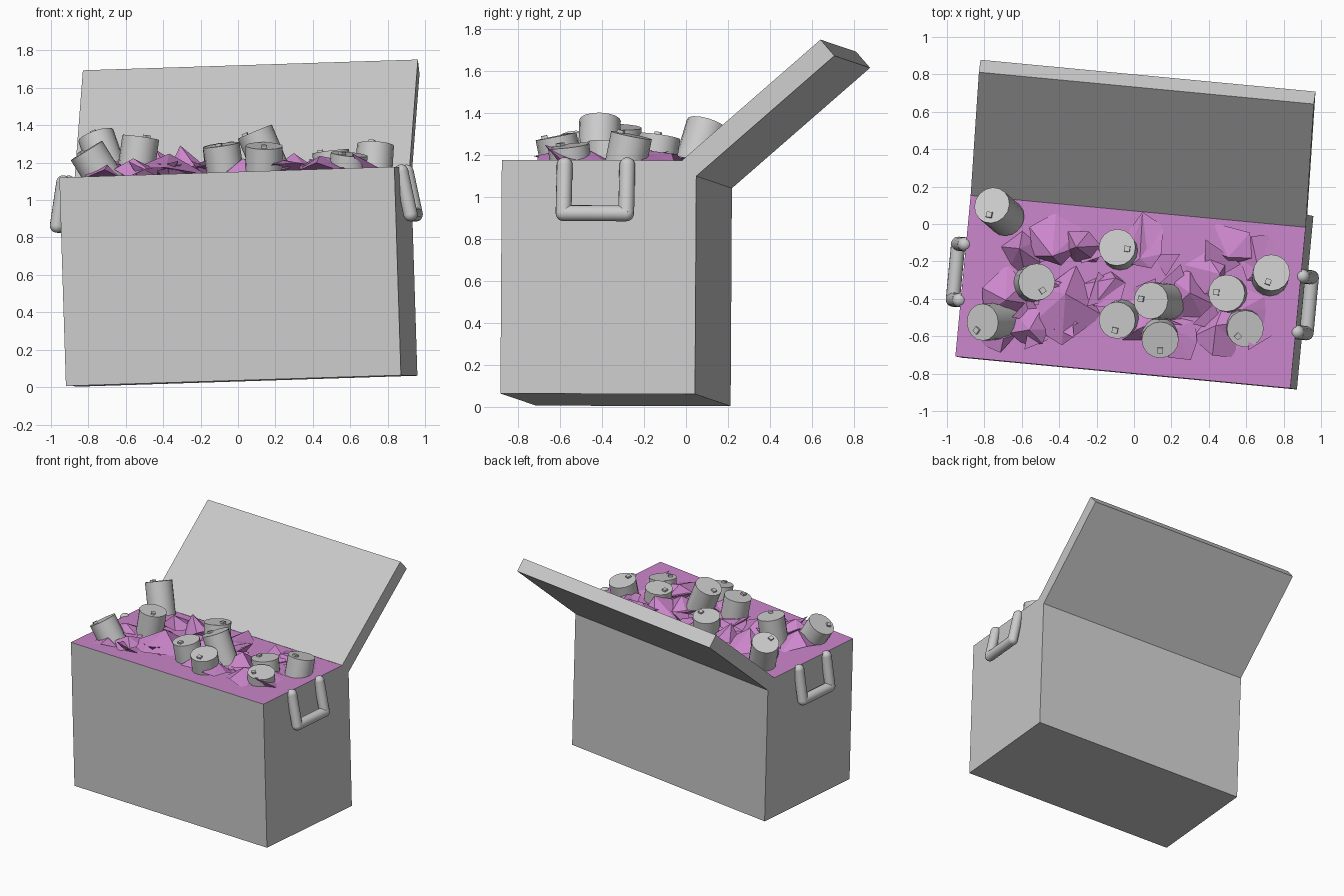
import bpy, bmesh, math, random
from mathutils import Matrix, Vector

if "Cube" in bpy.data.objects:
    bpy.data.objects.remove(bpy.data.objects["Cube"], do_unlink=True)
random.seed(7)


def material(name, rgb):
    m = bpy.data.materials.new(name)
    m.use_nodes = True
    m.diffuse_color = (*rgb, 1)
    bsdf = next(n for n in m.node_tree.nodes if n.type == 'BSDF_PRINCIPLED')
    bsdf.inputs["Base Color"].default_value = (*rgb, 1)
    return m


GREY = material("light grey", (0.6, 0.6, 0.6))
PURPLE = material("soft purple", (0.6, 0.24, 0.6))

# Tilted frame of the chest: origin at its front bottom corner on the -x side
ex = Vector((0.995, -0.0945, 0.032)).normalized()
ey = Vector((0.0945, 0.9955, -0.003))
ey = (ey - ex * ey.dot(ex)).normalized()
FRAME = Matrix((ex, ey, ex.cross(ey))).transposed().to_4x4()
FRAME.translation = (-0.92, -0.715, 0.006)
LENGTH, DEPTH, HEIGHT = 1.8, 0.932, 1.115


def finish(bm, name, mats, matrix=Matrix(), smooth=False):
    bmesh.ops.recalc_face_normals(bm, faces=bm.faces)
    mesh = bpy.data.meshes.new(name)
    bm.to_mesh(mesh)
    bm.free()
    for m in mats:
        mesh.materials.append(m)
    ob = bpy.data.objects.new(name, mesh)
    bpy.context.collection.objects.link(ob)
    ob.matrix_world = matrix
    if smooth:
        bpy.ops.object.select_all(action='DESELECT')
        ob.select_set(True)
        bpy.context.view_layer.objects.active = ob
        bpy.ops.object.shade_smooth_by_angle(angle=math.radians(40))
    return ob


def add_box(bm, low, high):
    low, high = Vector(low), Vector(high)
    mat = Matrix.Translation((low + high) / 2) @ Matrix.Diagonal((*(high - low), 1))
    bmesh.ops.create_cube(bm, size=1, matrix=mat)


# Chest body, filled to the brim: the top face is purple
bm = bmesh.new()
add_box(bm, (0, 0, 0), (LENGTH, DEPTH, HEIGHT))
bm.normal_update()
for f in bm.faces:
    f.material_index = 1 if f.normal.z > 0.9 else 0
finish(bm, "chest_body", [GREY, PURPLE], FRAME)

# Open lid, hinged on the back edge
bm = bmesh.new()
add_box(bm, (0, 0, 0), (LENGTH, 0.875, 0.102))
hinge = Matrix.Translation((0, DEPTH, 1.04)) @ Matrix.Rotation(math.radians(41.2), 4, 'X')
finish(bm, "lid", [GREY], FRAME @ hinge)


# U-shaped handles: three round bars with ball joints
def handle(name, x_top, x_low):
    r = 0.038
    path = [Vector(p) for p in ((x_top, 0.302, 1.09), (x_low, 0.302, 0.86),
                                (x_low, 0.602, 0.86), (x_top, 0.602, 1.09))]
    bm = bmesh.new()
    for p in path:
        bmesh.ops.create_uvsphere(bm, u_segments=16, v_segments=10, radius=r,
                                  matrix=Matrix.Translation(p))
    for a, b in zip(path, path[1:]):
        turn = (b - a).to_track_quat('Z', 'Y').to_matrix().to_4x4()
        bmesh.ops.create_cone(bm, cap_ends=True, segments=16, radius1=r, radius2=r,
                              depth=(b - a).length,
                              matrix=Matrix.Translation((a + b) / 2) @ turn)
    finish(bm, name, [GREY], FRAME, smooth=True)


handle("left_handle", LENGTH + 0.008, LENGTH + 0.05)
handle("right_handle", -0.008, -0.05)


# Cans: centre of the top, leaning direction, tab angle in degrees
def can(name, top, up, tab_angle):
    bm = bmesh.new()
    r, h = 0.099, 0.25
    bmesh.ops.create_cone(bm, cap_ends=True, segments=16, radius1=r, radius2=r, depth=h,
                          matrix=Matrix.Translation((0, 0, -h / 2)))
    tab = bmesh.new()
    add_box(tab, (0.04, -0.015, -0.005), (0.07, 0.015, 0.014))
    axis = Vector((*up, 1)).normalized()
    turn = Vector((0, 0, 1)).rotation_difference(axis).to_matrix().to_4x4()
    place = Matrix.Translation(top) @ turn
    finish(bm, name, [GREY], place, smooth=True)
    spin = Matrix.Rotation(math.radians(tab_angle), 4, 'Z')
    finish(tab, name + "_tab", [GREY], place @ spin)


CANS = [((-0.76, 0.10, 1.345), (-0.35, 0.30), 260),
        ((-0.52, -0.31, 1.335), (0.14, 0.05), 304),
        ((-0.81, -0.525, 1.265), (-0.62, -0.03), 232),
        ((-0.09, -0.125, 1.29), (-0.1, 0.15), 350),
        ((0.09, -0.41, 1.365), (-0.42, 0.03), 170),
        ((-0.09, -0.515, 1.295), (-0.15, -0.08), 258),
        ((0.14, -0.62, 1.29), (0.02, -0.2), 270),
        ((0.495, -0.37, 1.26), (-0.12, 0.05), 175),
        ((0.595, -0.56, 1.245), (0.1, -0.12), 225),
        ((0.735, -0.26, 1.295), (0.06, 0.2), 250)]
for i, (top, up, angle) in enumerate(CANS):
    can(f"can_{i + 1}", top, up, angle)


# Crumpled ice: low jagged fans rising from the fill, (x, y, radius, peak)
def fill_z(x):
    return 1.151 + 0.0325 * x


LUMPS = [(-0.42, -0.10, 0.20, 0.13), (-0.28, -0.13, 0.13, 0.15), (-0.68, -0.38, 0.17, 0.10),
         (-0.38, -0.44, 0.22, 0.11), (-0.60, -0.15, 0.14, 0.12), (-0.55, -0.55, 0.14, 0.09),
         (-0.15, -0.35, 0.17, 0.06), (0.05, -0.12, 0.17, 0.05), (0.02, -0.50, 0.16, 0.07),
         (0.30, -0.40, 0.17, 0.09), (0.40, -0.28, 0.15, 0.08), (0.45, -0.60, 0.16, 0.07),
         (0.25, -0.60, 0.13, 0.06), (0.50, -0.12, 0.15, 0.05), (0.70, -0.20, 0.14, 0.06),
         (0.62, -0.45, 0.16, 0.05), (-0.73, -0.58, 0.12, 0.06)]
bm = bmesh.new()
for x, y, r, peak in LUMPS:
    n = random.randint(5, 7)
    turn = random.uniform(0, math.tau)
    apex = bm.verts.new((x + random.uniform(-0.4, 0.4) * r,
                         y + random.uniform(-0.4, 0.4) * r, fill_z(x) + peak))
    rim = []
    for k in range(n):
        a = turn + math.tau * (k + random.uniform(-0.25, 0.25)) / n
        d = r * random.uniform(0.6, 1.1)
        px, py = x + d * math.cos(a), y + d * math.sin(a)
        rim.append(bm.verts.new((px, py, fill_z(px) + random.choice((-0.01, -0.01, 0.035)))))
    for k in range(n):
        bm.faces.new((apex, rim[k], rim[(k + 1) % n]))
    bm.faces.new(rim[::-1])
finish(bm, "ice_lumps", [PURPLE])

# Thin loose shards lying across the fill
bm = bmesh.new()
for _ in range(22):
    x, y = random.uniform(-0.68, 0.68), random.uniform(-0.60, -0.14)
    a, s = random.uniform(0, math.tau), random.uniform(0.08, 0.14)
    corners = [(x + s * math.cos(a + t), y + s * math.sin(a + t)) for t in (0, 2.0, 4.0)]
    lift = (-0.02, 0.02, random.uniform(0.04, 0.08))
    base = [bm.verts.new((px, py, fill_z(px) + dz)) for (px, py), dz in zip(corners, lift)]
    foot = bm.verts.new((x, y, fill_z(x) - 0.04))
    bm.faces.new(base)
    for k in range(3):
        bm.faces.new((base[k], base[(k + 1) % 3], foot))
finish(bm, "ice_shards", [PURPLE])
